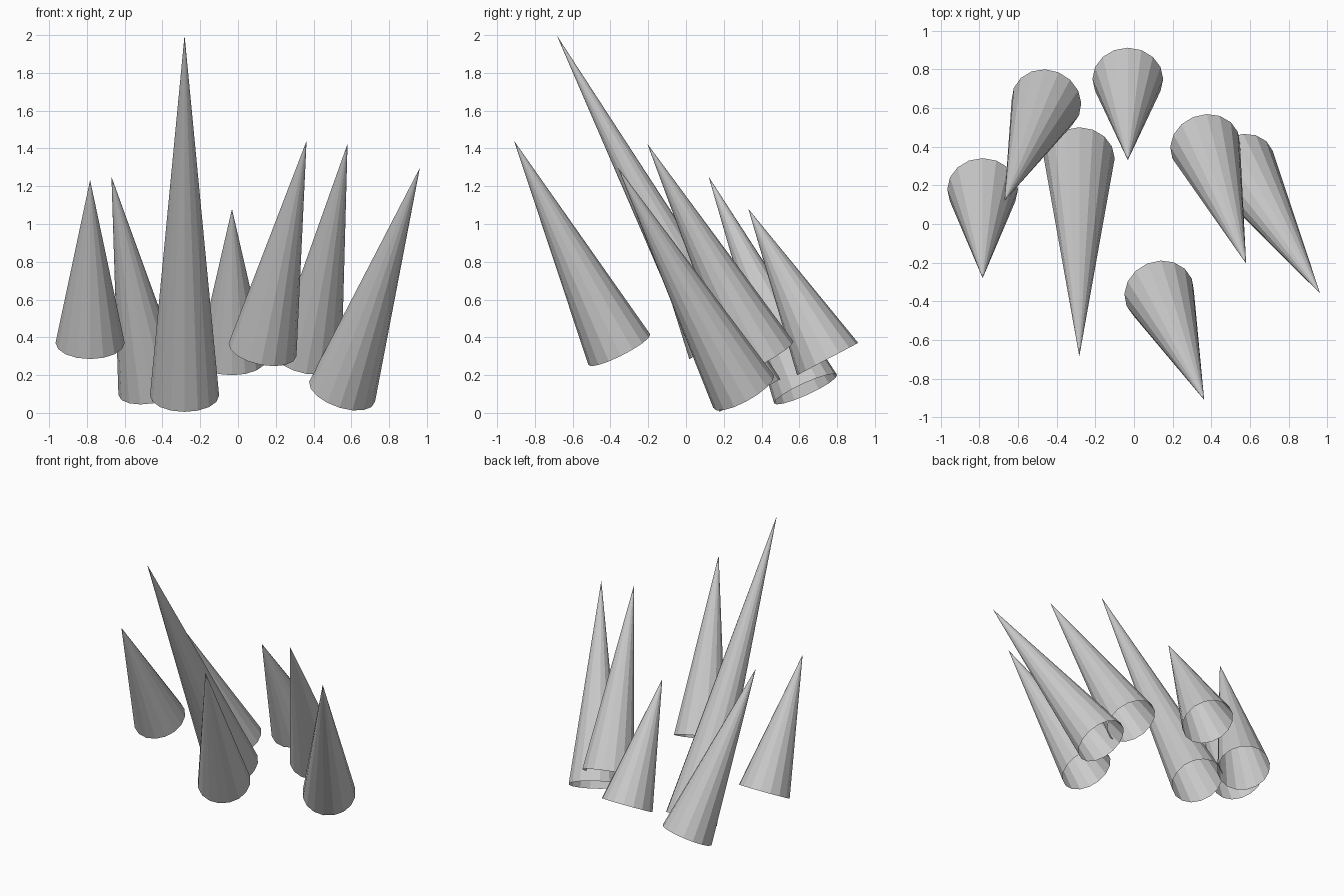
import bpy, bmesh
from mathutils import Vector, Matrix

cube = bpy.data.objects.get("Cube")
if cube:
    bpy.data.objects.remove(cube, do_unlink=True)

SIDES = 16
RADIUS = 0.183

# One plain grey for every spike
grey = bpy.data.materials.new("plain_grey")
grey.use_nodes = True
grey.diffuse_color = (0.6, 0.6, 0.6, 1)
grey.node_tree.nodes["Principled BSDF"].inputs["Base Color"].default_value = (0.6, 0.6, 0.6, 1)


def spike(name, base, tip):
    """Open-bottomed, flat-shaded cone from its base centre to its tip."""
    base, tip = Vector(base), Vector(tip)
    axis = tip - base
    turn = Vector((0, 0, 1)).rotation_difference(axis).to_matrix().to_4x4()
    lift = Matrix.Translation((0, 0, axis.length / 2))
    bm = bmesh.new()
    bmesh.ops.create_cone(bm, cap_ends=False, segments=SIDES, radius1=RADIUS,
                          radius2=0, depth=axis.length, matrix=lift)
    bmesh.ops.remove_doubles(bm, verts=bm.verts, dist=0.0001)
    bmesh.ops.recalc_face_normals(bm, faces=bm.faces)
    mesh = bpy.data.meshes.new(name)
    bm.to_mesh(mesh)
    bm.free()
    mesh.materials.append(grey)
    obj = bpy.data.objects.new(name, mesh)
    obj.matrix_world = Matrix.Translation(base) @ turn
    bpy.context.collection.objects.link(obj)


# Leaning spikes: name, base centre, tip
spikes = [
    ("tall_spike", (-0.283, 0.339, 0.092), (-0.283, -0.685, 2.0)),
    ("front_spike", (0.13, -0.353, 0.335), (0.363, -0.91, 1.44)),
    ("inner_left_spike", (0.368, 0.407, 0.293), (0.58, -0.205, 1.425)),
    ("outer_left_spike", (0.551, 0.305, 0.113), (0.963, -0.36, 1.298)),
    ("back_spike", (-0.032, 0.75, 0.285), (-0.032, 0.33, 1.08)),
    ("back_right_spike", (-0.453, 0.633, 0.126), (-0.67, 0.12, 1.25)),
    ("outer_right_spike", (-0.783, 0.179, 0.371), (-0.783, -0.28, 1.233)),
]
for name, base, tip in spikes:
    spike(name, base, tip)
